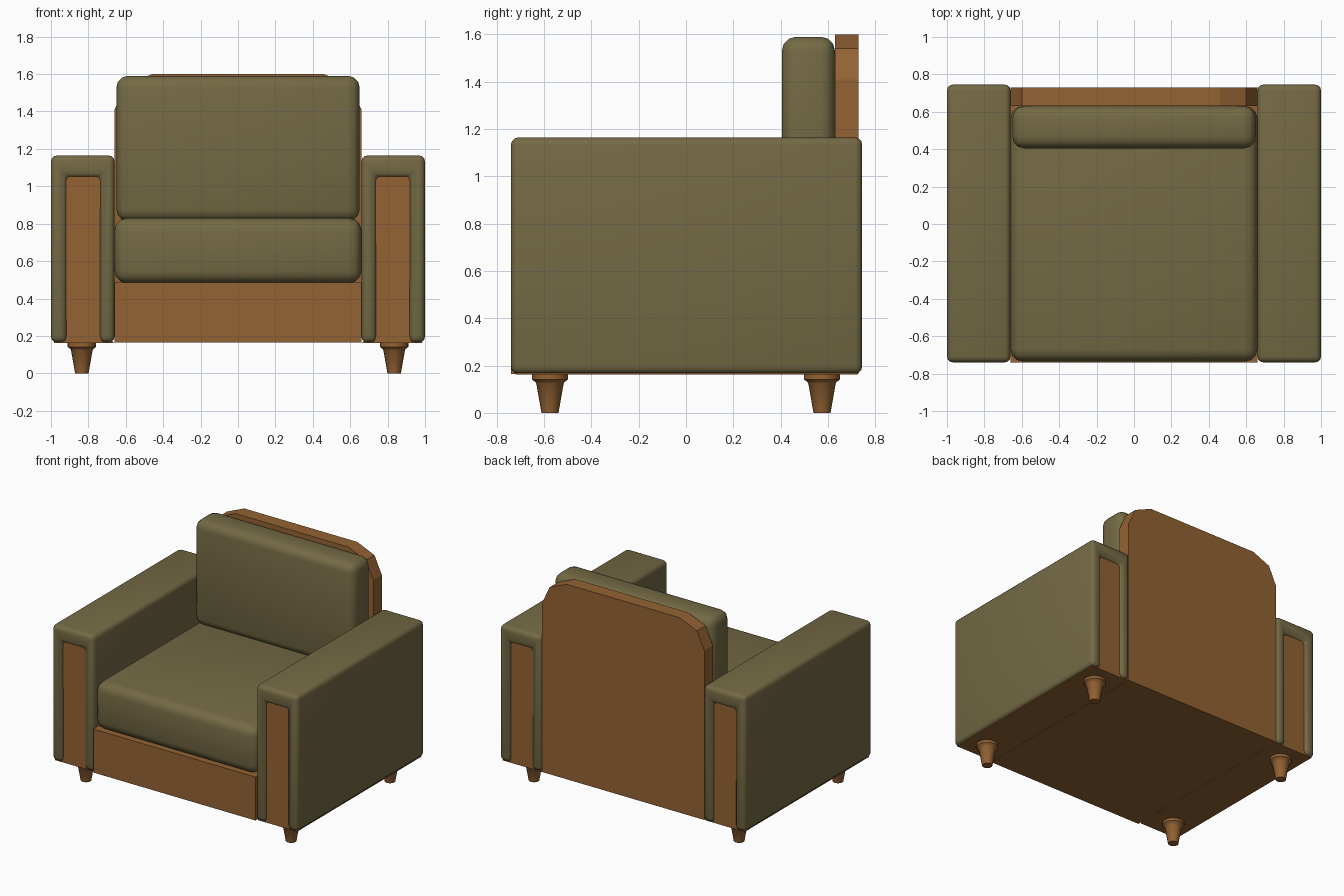
import bpy, bmesh, math

cube = bpy.data.objects.get("Cube")
if cube:
    bpy.data.objects.remove(cube, do_unlink=True)


def material(name, rgb):
    m = bpy.data.materials.new(name)
    m.use_nodes = True
    m.diffuse_color = (*rgb, 1)
    m.node_tree.nodes["Principled BSDF"].inputs["Base Color"].default_value = (*rgb, 1)
    return m


fabric = material("olive fabric", (0.172, 0.143, 0.058))
wood = material("warm wood", (0.295, 0.123, 0.033))


def finish(name, bm, mat, bevel=0, segments=3, smooth=None):
    bmesh.ops.recalc_face_normals(bm, faces=bm.faces)
    mesh = bpy.data.meshes.new(name)
    bm.to_mesh(mesh)
    bm.free()
    obj = bpy.data.objects.new(name, mesh)
    bpy.context.collection.objects.link(obj)
    mesh.materials.append(mat)
    bpy.ops.object.select_all(action='DESELECT')
    obj.select_set(True)
    bpy.context.view_layer.objects.active = obj
    if bevel:
        mod = obj.modifiers.new("rounded edges", 'BEVEL')
        mod.width, mod.segments = bevel, segments
        mod.limit_method = 'ANGLE'
        bpy.ops.object.modifier_apply(modifier=mod.name)
    if smooth:
        bpy.ops.object.shade_smooth_by_angle(angle=math.radians(smooth))
    return obj


def extrude_y(name, points, y0, y1, mat, **kw):
    """Extrude an x-z outline from y0 to y1."""
    bm = bmesh.new()
    face = bm.faces.new([bm.verts.new((x, y0, z)) for x, z in points])
    new = bmesh.ops.extrude_face_region(bm, geom=[face])["geom"]
    bmesh.ops.translate(bm, vec=(0, y1 - y0, 0),
                        verts=[v for v in new if isinstance(v, bmesh.types.BMVert)])
    return finish(name, bm, mat, **kw)


def box(name, x, y, z, mat, **kw):
    outline = [(x[0], z[0]), (x[1], z[0]), (x[1], z[1]), (x[0], z[1])]
    return extrude_y(name, outline, y[0], y[1], mat, **kw)


def lathe(name, profile, x, y, mat, sides=16):
    """Spin an r-z profile around a vertical axis."""
    bm = bmesh.new()
    rings = [[bm.verts.new((x + r * math.cos(2 * math.pi * i / sides),
                            y + r * math.sin(2 * math.pi * i / sides), z))
              for i in range(sides)] for r, z in profile]
    for low, high in zip(rings, rings[1:]):
        for i in range(sides):
            j = (i + 1) % sides
            bm.faces.new((low[i], low[j], high[j], high[i]))
    bm.faces.new(rings[0])
    bm.faces.new(rings[-1])
    return finish(name, bm, mat, smooth=35)


FLOOR = 0.165   # underside of the body
HALF = 0.66     # half width between the arms

# Wooden base and back panel with clipped top corners
box("seat_base", (-HALF, HALF), (-0.74, 0.63), (FLOOR, 0.485), wood)
right_edge = [(HALF, FLOOR), (HALF, 1.41), (0.60, 1.54), (0.46, 1.60)]
extrude_y("back_panel", right_edge + [(-x, z) for x, z in reversed(right_edge)],
          0.63, 0.73, wood)

# Cushions
box("seat_cushion", (-HALF, HALF), (-0.735, 0.63), (0.482, 0.83), fabric,
    bevel=0.065, smooth=60)
box("back_cushion", (-0.65, 0.65), (0.405, 0.63), (0.815, 1.59), fabric,
    bevel=0.06, smooth=60)

# Arms: upholstered arch over a recessed wooden core
for side, s in (("left", 1), ("right", -1)):
    arch = [(HALF, FLOOR), (HALF, 1.165), (1.0, 1.165), (1.0, FLOOR),
            (0.915, FLOOR), (0.915, 1.05), (0.74, 1.05), (0.74, FLOOR)]
    extrude_y(side + "_arm_upholstery", [(s * x, z) for x, z in arch],
              -0.74, 0.745, fabric, bevel=0.032, smooth=60)
    box(side + "_arm_core", sorted((s * 0.73, s * 0.925)), (-0.72, 0.725),
        (FLOOR, 1.06), wood)
    box(side + "_arm_bottom", sorted((s * 0.665, s * 0.985)), (-0.72, 0.725),
        (FLOOR - 0.003, FLOOR + 0.004), wood)

    # Turned tapered legs
    for end, y in (("front", -0.575), ("back", 0.575)):
        lathe(f"{side}_{end}_leg",
              [(0.036, 0), (0.058, 0.125), (0.064, 0.132), (0.076, 0.142), (0.076, FLOOR)],
              s * 0.835, y, wood)
